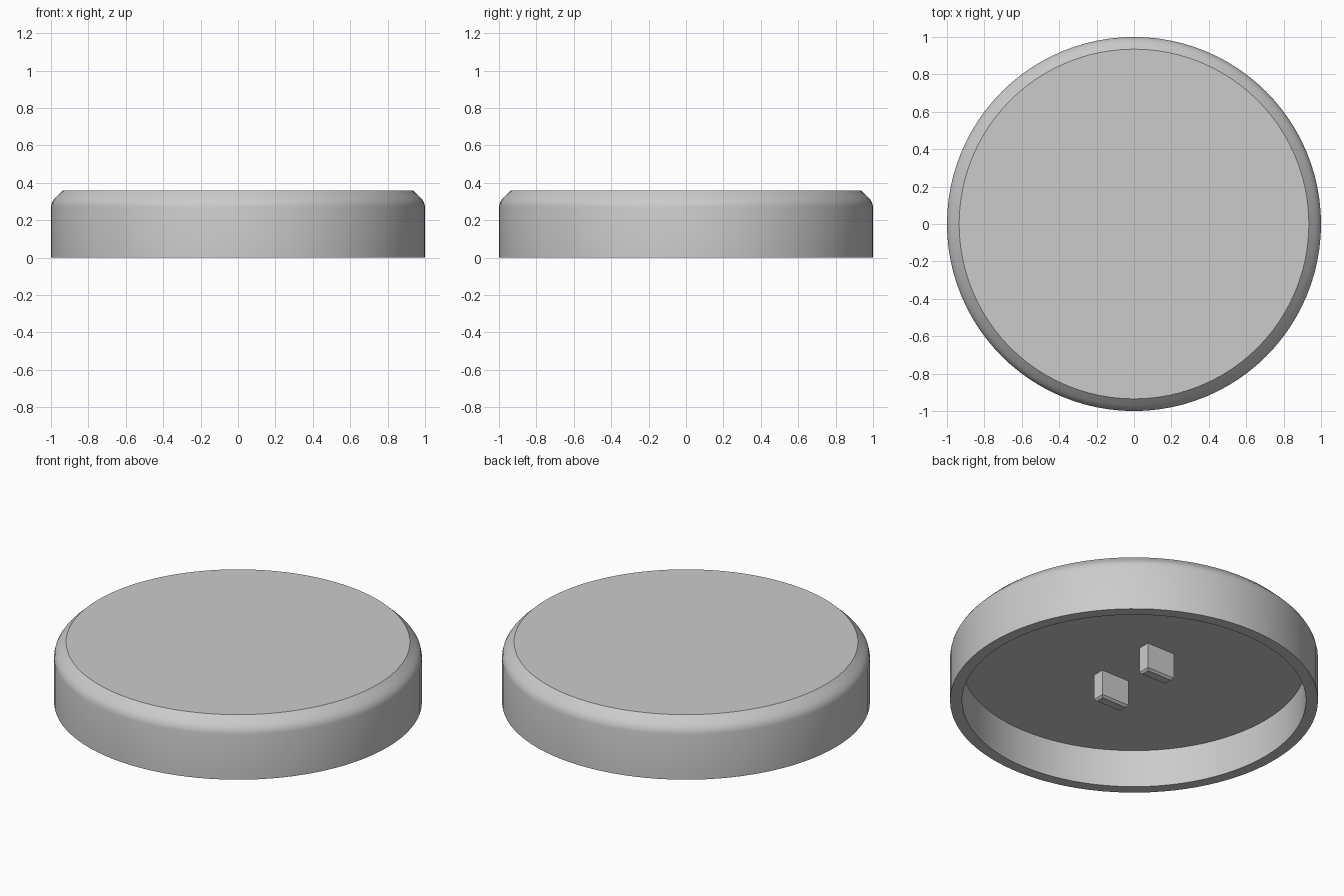
import bpy
import bmesh
import math

default = bpy.data.objects.get("Cube")
if default:
    bpy.data.objects.remove(default, do_unlink=True)

# Single plain grey
grey = bpy.data.materials.new("plain_grey")
grey.use_nodes = True
color = (0.6, 0.6, 0.6, 1)
grey.diffuse_color = color
grey.node_tree.nodes["Principled BSDF"].inputs["Base Color"].default_value = color

CEILING = 0.226


def add_object(name, bm):
    bmesh.ops.recalc_face_normals(bm, faces=bm.faces)
    mesh = bpy.data.meshes.new(name)
    bm.to_mesh(mesh)
    bm.free()
    mesh.materials.append(grey)
    obj = bpy.data.objects.new(name, mesh)
    bpy.context.collection.objects.link(obj)
    return obj


# Hollow round cap: revolved profile, from the top centre round to the ceiling centre
profile = [(0, 0.36), (0.935, 0.36), (0.968, 0.329), (0.984, 0.312), (0.995, 0.294),
           (1, 0.272), (1, 0), (0.935, 0), (0.935, CEILING), (0, CEILING)]
bm = bmesh.new()
verts = [bm.verts.new((r, 0, z)) for r, z in profile]
edges = [bm.edges.new(pair) for pair in zip(verts, verts[1:])]
bmesh.ops.spin(bm, geom=verts + edges, cent=(0, 0, 0), axis=(0, 0, 1),
               angle=math.tau, steps=96)
bmesh.ops.remove_doubles(bm, verts=bm.verts, dist=0.0005)
cap = add_object("cap_shell", bm)
bpy.ops.object.select_all(action="DESELECT")
cap.select_set(True)
bpy.context.view_layer.objects.active = cap
bpy.ops.object.shade_smooth_by_angle(angle=math.radians(30))

# Two mounting tabs under the ceiling, with chamfered lower ends
TAB_WIDTH, TAB_DEPTH, TAB_BOTTOM = 0.186, 0.073, 0.062
for name, side in (("back_tab", 1), ("front_tab", -1)):
    bm = bmesh.new()
    bmesh.ops.create_cube(bm, size=1)
    tab_top = CEILING + 0.01
    height = tab_top - TAB_BOTTOM
    bmesh.ops.scale(bm, vec=(TAB_WIDTH, TAB_DEPTH, height), verts=bm.verts)
    bmesh.ops.translate(bm, vec=(0, side * 0.192, TAB_BOTTOM + height / 2), verts=bm.verts)
    lower = [e for e in bm.edges if all(v.co.z < TAB_BOTTOM + 0.01 for v in e.verts)]
    bmesh.ops.bevel(bm, geom=lower, offset=0.012, segments=1, affect="EDGES")
    add_object(name, bm)
